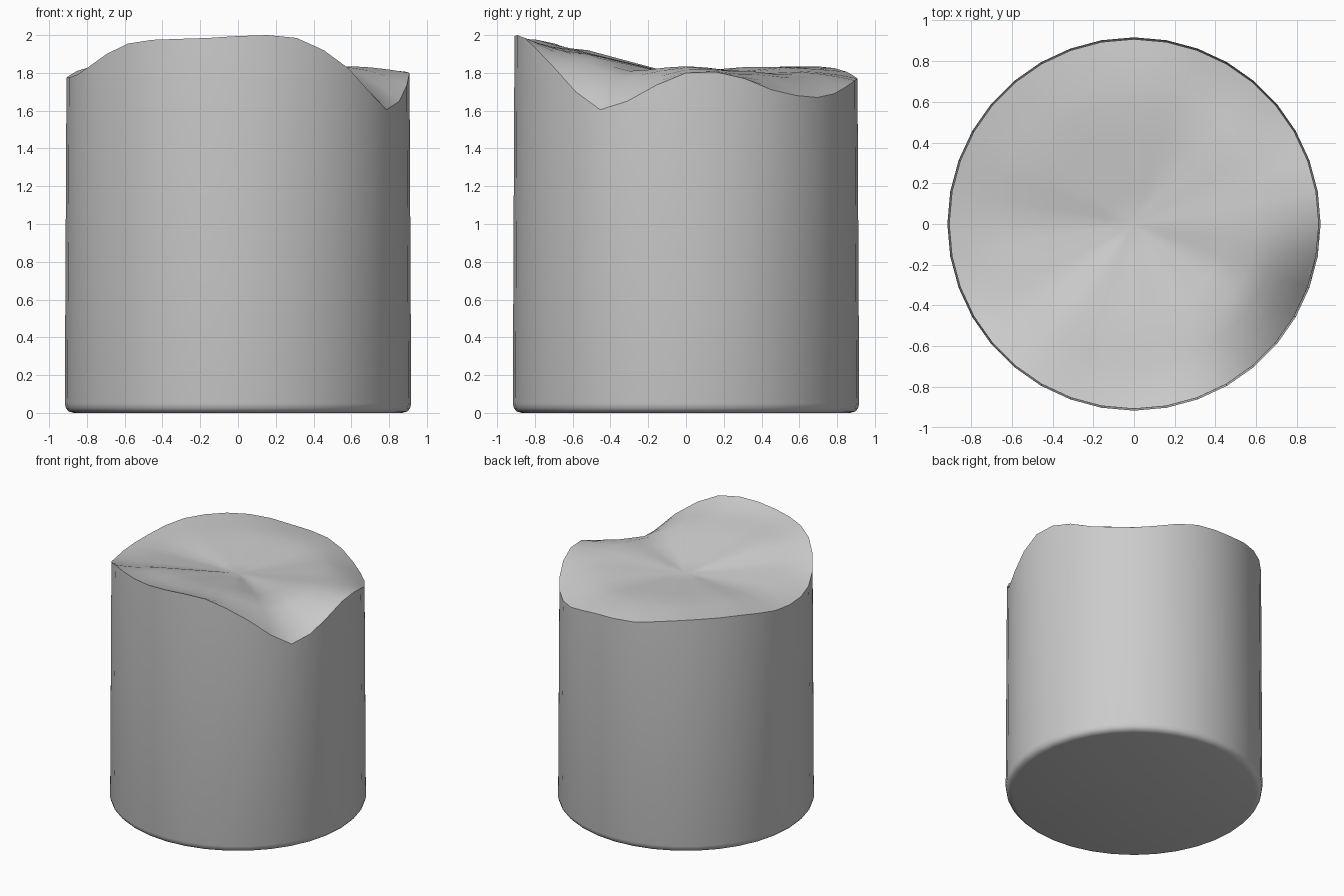
import bpy, bmesh
from math import cos, sin, pi, radians

cube = bpy.data.objects.get("Cube")
if cube:
    bpy.data.objects.remove(cube, do_unlink=True)

SIDES = 36
CENTRE_Z = 1.78
MID_R, RIM_R = 0.6, 0.908

# Height of the wavy rim, one value per side, starting at +x
RIM = [1.80, 1.805, 1.77, 1.71, 1.68, 1.67, 1.69, 1.73, 1.76,
       1.77, 1.78, 1.805, 1.825, 1.835, 1.835, 1.83, 1.81, 1.785,
       1.775, 1.775, 1.79, 1.835, 1.90, 1.955, 1.975, 1.98, 1.985,
       1.995, 2.0, 1.985, 1.92, 1.825, 1.70, 1.605, 1.65, 1.735]
# Gentler heights halfway to the centre, one per three sides
MID = [1.835, 1.81, 1.79, 1.81, 1.83, 1.83, 1.80, 1.84, 1.92, 1.925, 1.90, 1.81]


def mid_height(i):
    a, f = divmod(i, 3)
    f = (1 - cos(pi * f / 3)) / 2
    return MID[a] * (1 - f) + MID[(a + 1) % len(MID)] * f


def top_height(i, r):
    m = mid_height(i)
    if r <= MID_R:
        return CENTRE_Z + (m - CENTRE_Z) * r / MID_R
    t = (r - MID_R) / (RIM_R - MID_R)
    return m + (RIM[i] - m) * t ** 1.6


bm = bmesh.new()


def ring(r, height):
    return [bm.verts.new((r * cos(radians(i * 360 / SIDES)),
                          r * sin(radians(i * 360 / SIDES)), height(i)))
            for i in range(SIDES)]


# Rounded foot and slightly tapered wall
rings = [ring(r, lambda i, z=z: z)
         for r, z in ((0.87, 0), (0.895, 0.007), (0.911, 0.024), (0.917, 0.05))]
# Wavy top, from the rim inwards
rings += [ring(r, lambda i, r=r: top_height(i, r))
          for r in (RIM_R, 0.87, 0.8, 0.7, MID_R, 0.45, 0.3, 0.15)]

for a, b in zip(rings, rings[1:]):
    for i in range(SIDES):
        j = (i + 1) % SIDES
        bm.faces.new((a[i], a[j], b[j], b[i]))

# Flat underside and centre fan
bm.faces.new(rings[0][::-1])
hub = bm.verts.new((0, 0, CENTRE_Z))
for i in range(SIDES):
    bm.faces.new((rings[-1][i], rings[-1][(i + 1) % SIDES], hub))

mesh = bpy.data.meshes.new("wavy_cylinder")
bm.to_mesh(mesh)
bm.free()
body = bpy.data.objects.new("wavy_cylinder", mesh)
bpy.context.collection.objects.link(body)

# Plain grey material
grey = bpy.data.materials.new("plain_grey")
grey.use_nodes = True
colour = (0.6, 0.6, 0.6, 1)
grey.diffuse_color = colour
for node in grey.node_tree.nodes:
    if node.type == 'BSDF_PRINCIPLED':
        node.inputs["Base Color"].default_value = colour
mesh.materials.append(grey)

bpy.ops.object.select_all(action='DESELECT')
body.select_set(True)
bpy.context.view_layer.objects.active = body
bpy.ops.object.shade_smooth_by_angle(angle=radians(40))
